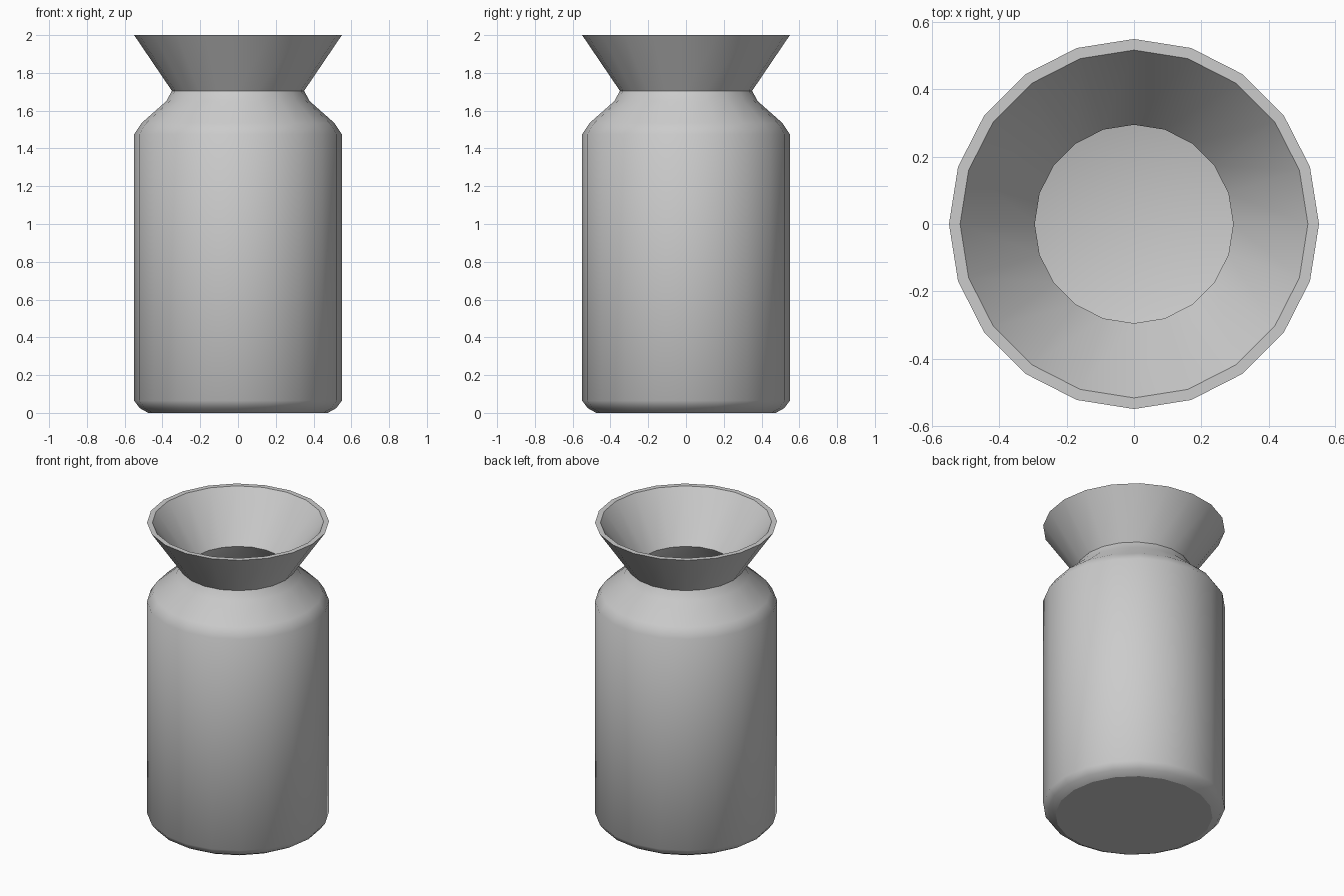
import bpy, bmesh, math

if "Cube" in bpy.data.objects:
    bpy.data.objects.remove(bpy.data.objects["Cube"])

SIDES = 20

# Half profile (radius, height, sharp ring): outside going up, then inside going down
PROFILE = [
    (0.475, 0.0, True), (0.52, 0.025, False), (0.55, 0.065, False),
    (0.55, 1.475, False), (0.51, 1.535, False), (0.38, 1.65, False),
    (0.35, 1.705, True), (0.55, 2.0, True), (0.517, 2.0, True),
    (0.295, 1.70, True), (0.34, 1.625, False), (0.475, 1.51, False),
    (0.515, 1.46, False), (0.515, 0.08, False), (0.46, 0.035, False),
]


def lathe(name, profile, sides):
    bm = bmesh.new()
    rings = []
    for r, z, _ in profile:
        rings.append([bm.verts.new((r * math.cos(2 * math.pi * i / sides),
                                    r * math.sin(2 * math.pi * i / sides), z))
                      for i in range(sides)])
    # Walls
    for a, b in zip(rings, rings[1:]):
        for i in range(sides):
            j = (i + 1) % sides
            bm.faces.new((a[i], a[j], b[j], b[i]))
    # Underside and inner floor
    bm.faces.new(rings[0][::-1])
    floor_centre = bm.verts.new((0, 0, profile[-1][1]))
    for i in range(sides):
        bm.faces.new((rings[-1][i], rings[-1][(i + 1) % sides], floor_centre))
    # Smooth shading with selected crisp rings
    for f in bm.faces:
        f.smooth = True
    for ring, (_, _, sharp) in zip(rings, profile):
        if sharp:
            for i in range(sides):
                bm.edges.get((ring[i], ring[(i + 1) % sides])).smooth = False
    bmesh.ops.recalc_face_normals(bm, faces=bm.faces[:])
    mesh = bpy.data.meshes.new(name)
    bm.to_mesh(mesh)
    bm.free()
    obj = bpy.data.objects.new(name, mesh)
    bpy.context.collection.objects.link(obj)
    return obj


# Hollow jar with flared mouth
lathe("jar", PROFILE, SIDES)
